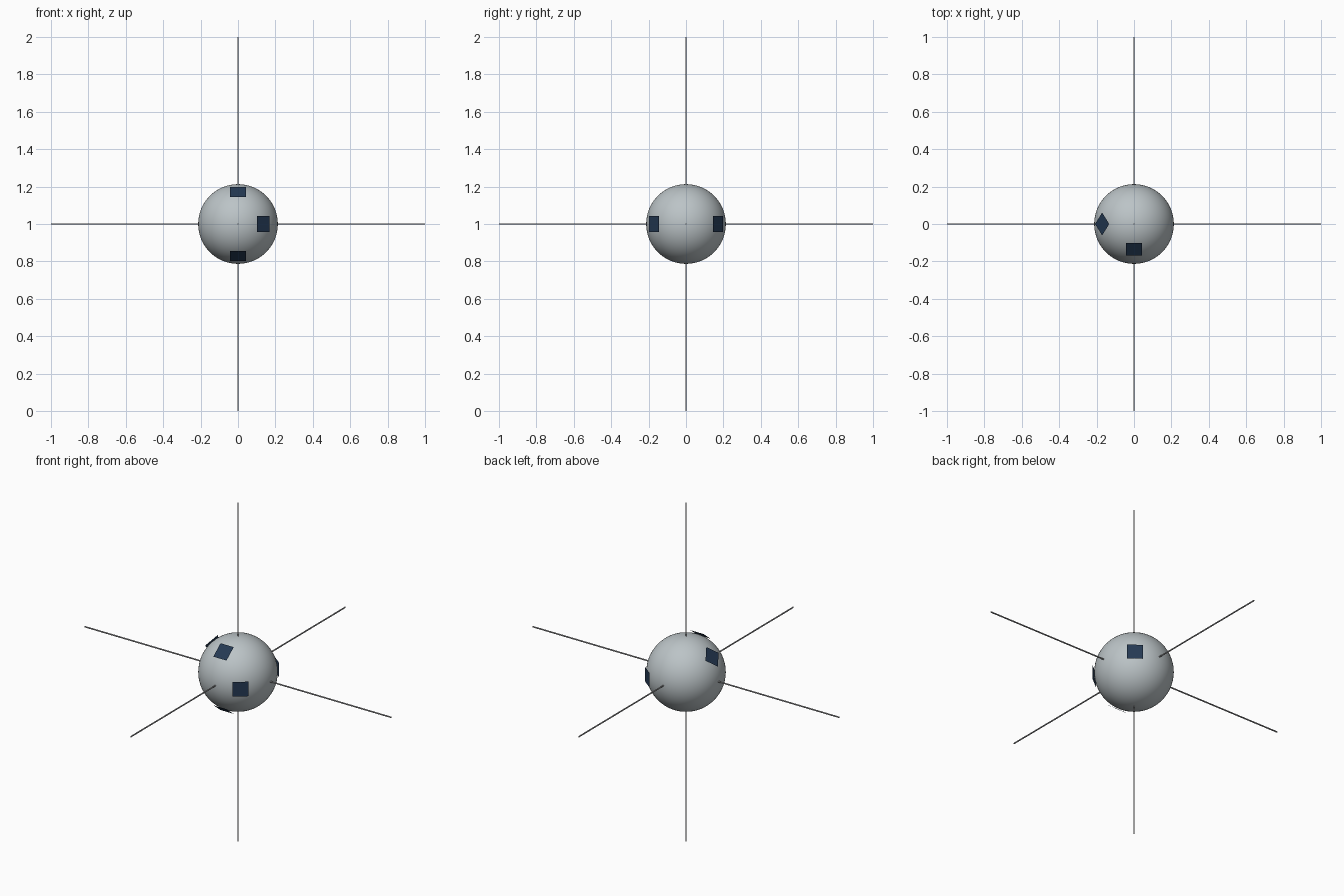
import bpy
from math import sin, cos, pi
from mathutils import Vector, Matrix

cube = bpy.data.objects.get("Cube")
if cube:
    bpy.data.objects.remove(cube, do_unlink=True)

CENTRE = Vector((0, 0, 1))
BODY_RADIUS = 0.213
ROD_RADIUS = 0.004
PANEL_SIZE = 0.086
PANEL_DISTANCE = 0.2175   # from the body's centre


def material(name, rgb):
    mat = bpy.data.materials.new(name)
    mat.use_nodes = True
    mat.diffuse_color = (*rgb, 1)
    shader = mat.node_tree.nodes["Principled BSDF"]
    shader.inputs["Base Color"].default_value = (*rgb, 1)
    return mat


def finish(name, mat, smooth=False):
    obj = bpy.context.object
    obj.name = name
    obj.data.materials.append(mat)
    if smooth:
        bpy.ops.object.shade_smooth_by_angle()
    return obj


shell_grey = material("shell light grey", (0.5, 0.55, 0.57))
rod_grey = material("rod mid grey", (0.36, 0.36, 0.37))
panel_blue = material("panel dark blue", (0.018, 0.041, 0.087))

# Round body
bpy.ops.mesh.primitive_uv_sphere_add(segments=64, ring_count=32,
                                     radius=BODY_RADIUS, location=CENTRE)
finish("body", shell_grey, smooth=True)

# Six thin antennas, from inside the shell out along each axis
directions = {"left": (1, 0, 0), "right": (-1, 0, 0), "back": (0, 1, 0),
              "front": (0, -1, 0), "top": (0, 0, 1), "bottom": (0, 0, -1)}
start = BODY_RADIUS - 0.02
for side, axis in directions.items():
    axis = Vector(axis)
    bpy.ops.mesh.primitive_cylinder_add(
        vertices=12, radius=ROD_RADIUS, depth=1 - start,
        location=CENTRE + axis * (1 + start) / 2,
        rotation=axis.to_track_quat('Z', 'Y').to_euler())
    finish(side + "_antenna", rod_grey, smooth=True)

# Flat square panels: outward direction, edge direction, twist about the outward axis
c, s = cos(0.9), sin(0.9)
X, Y, Z = Vector((1, 0, 0)), Vector((0, 1, 0)), Vector((0, 0, 1))
panels = {"upper_front": ((0, -c, s), X, 0),
          "lower_front": ((0, -c, -s), X, 0),
          "front_left": ((c, -s, 0), Z, 0),
          "back_left": ((c, s, 0), Z, 0),
          "upper_right": ((-s, 0, c), Y, pi / 4)}
for name, (normal, edge, twist) in panels.items():
    normal = Vector(normal)
    frame = Matrix((edge, normal.cross(edge), normal)).transposed().to_4x4()
    bpy.ops.mesh.primitive_plane_add(size=PANEL_SIZE)
    panel = finish(name + "_panel", panel_blue)
    panel.matrix_world = (Matrix.Translation(CENTRE + normal * PANEL_DISTANCE)
                          @ frame @ Matrix.Rotation(twist, 4, 'Z'))
